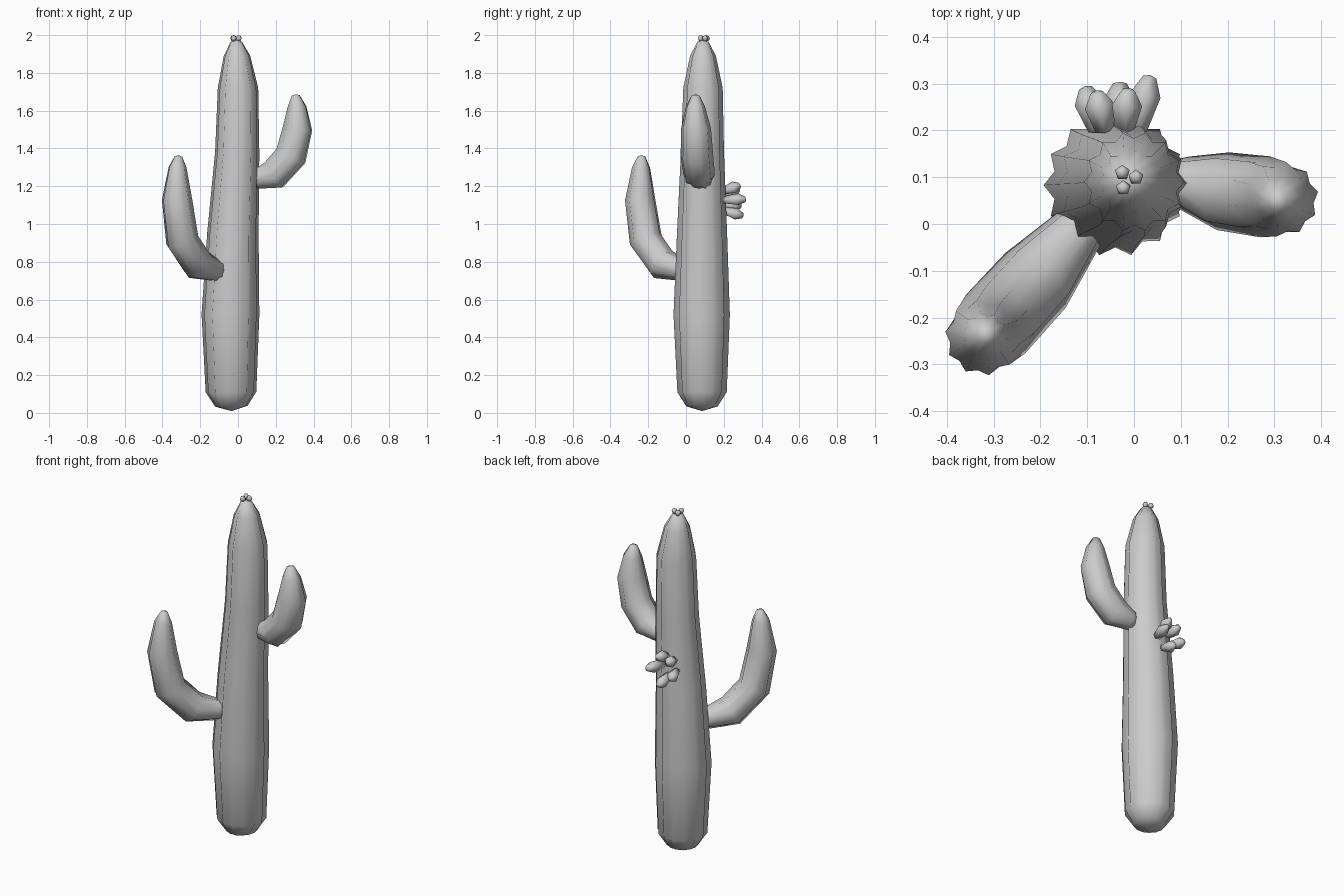
import bpy
from mathutils import Vector


from math import sin, cos, pi

if "Cube" in bpy.data.objects:
    bpy.data.objects.remove(bpy.data.objects["Cube"])


def tube(name, rings, count, side, depth=0.0):
    """Loft rings (x, y, z, radius) along a path; depth > 0 carves ribs."""
    pts = [Vector(r[:3]) for r in rings]
    step = 2 if depth else 1
    n = count * step
    last = len(rings) - 1
    verts, faces = [], []
    for k, p in enumerate(pts):
        tan = (pts[min(k + 1, last)] - pts[max(k - 1, 0)]).normalized()
        s = Vector(side)
        s = (s - tan * s.dot(tan)).normalized()
        u = tan.cross(s)
        d = depth * (0.35 if k in (0, last) else 1)
        for i in range(n):
            a = 2 * pi * i / n
            r = rings[k][3] * (1 - d * (i % 2))
            verts.append(p + (s * cos(a) + u * sin(a)) * r)
    for k in range(last):
        for i in range(n):
            j = (i + 1) % n
            faces.append((k * n + i, k * n + j, (k + 1) * n + j, (k + 1) * n + i))
    # Slightly domed end caps
    for k, other in ((0, 1), (last, last - 1)):
        out = (pts[k] - pts[other]).normalized()
        c = len(verts)
        verts.append(pts[k] + out * rings[k][3] * 0.3)
        for i in range(n):
            a, b = k * n + i, k * n + (i + 1) % n
            faces.append((c, b, a) if k == 0 else (c, a, b))
    me = bpy.data.meshes.new(name)
    me.from_pydata(verts, [], faces)
    ob = bpy.data.objects.new(name, me)
    bpy.context.collection.objects.link(ob)
    me.shade_smooth()
    return ob


def bud(name, base, tip, r):
    """Five-sided bud, narrow at the base and bulging near its tip."""
    b, t = Vector(base), Vector(tip)
    prof = [(0.05, 0.6), (0.65, 1.0), (0.95, 0.45)]
    rings = [(*b.lerp(t, f), r * s) for f, s in prof]
    return tube(name, rings, 5, (0.9, 0.1, 0.3))


# Ribbed trunk
tube("trunk", [
    (-0.035, 0.085, 0.035, 0.085), (-0.037, 0.085, 0.11, 0.134),
    (-0.040, 0.083, 0.52, 0.153), (-0.027, 0.085, 0.95, 0.136),
    (-0.004, 0.087, 1.38, 0.117), (0.0, 0.09, 1.72, 0.107),
    (-0.006, 0.09, 1.89, 0.070), (-0.01, 0.09, 1.965, 0.030)],
    14, (1, 0, 0), 0.13)

# Upper right arm
tube("right_arm", [
    (0.07, 0.09, 1.24, 0.045), (0.11, 0.087, 1.242, 0.058),
    (0.19, 0.07, 1.26, 0.084), (0.28, 0.058, 1.36, 0.087),
    (0.315, 0.053, 1.505, 0.080), (0.312, 0.05, 1.62, 0.051),
    (0.305, 0.05, 1.68, 0.022)], 10, (0.12, 1, 0), 0.13)

# Lower left arm
tube("left_arm", [
    (-0.09, 0.02, 0.755, 0.045), (-0.125, -0.02, 0.757, 0.060),
    (-0.21, -0.12, 0.785, 0.087), (-0.295, -0.213, 0.915, 0.089),
    (-0.323, -0.243, 1.13, 0.081), (-0.32, -0.238, 1.30, 0.048),
    (-0.315, -0.235, 1.358, 0.02)], 10, (1, -1, 0), 0.13)

# Cluster of buds on the back of the trunk
tips = [(-0.012, 0.29, 1.205), (-0.08, 0.285, 1.185), (-0.105, 0.295, 1.095),
        (-0.03, 0.305, 1.04), (0.035, 0.32, 1.13)]
for i, t in enumerate(tips):
    base = Vector((-0.035, 0.195, 1.12)).lerp(Vector((t[0], 0.195, t[2])), 0.6)
    bud(f"back_bud_{i + 1}", base, t, 0.034)

# Small buds on the crown
for i, (x, y) in enumerate([(-0.025, 0.11), (0.004, 0.10), (-0.023, 0.077)]):
    bpy.ops.mesh.primitive_uv_sphere_add(segments=5, ring_count=4, radius=0.0165,
                                         location=(x, y, 1.983))
    ob = bpy.context.object
    ob.name = f"crown_bud_{i + 1}"
    ob.data.shade_smooth()
